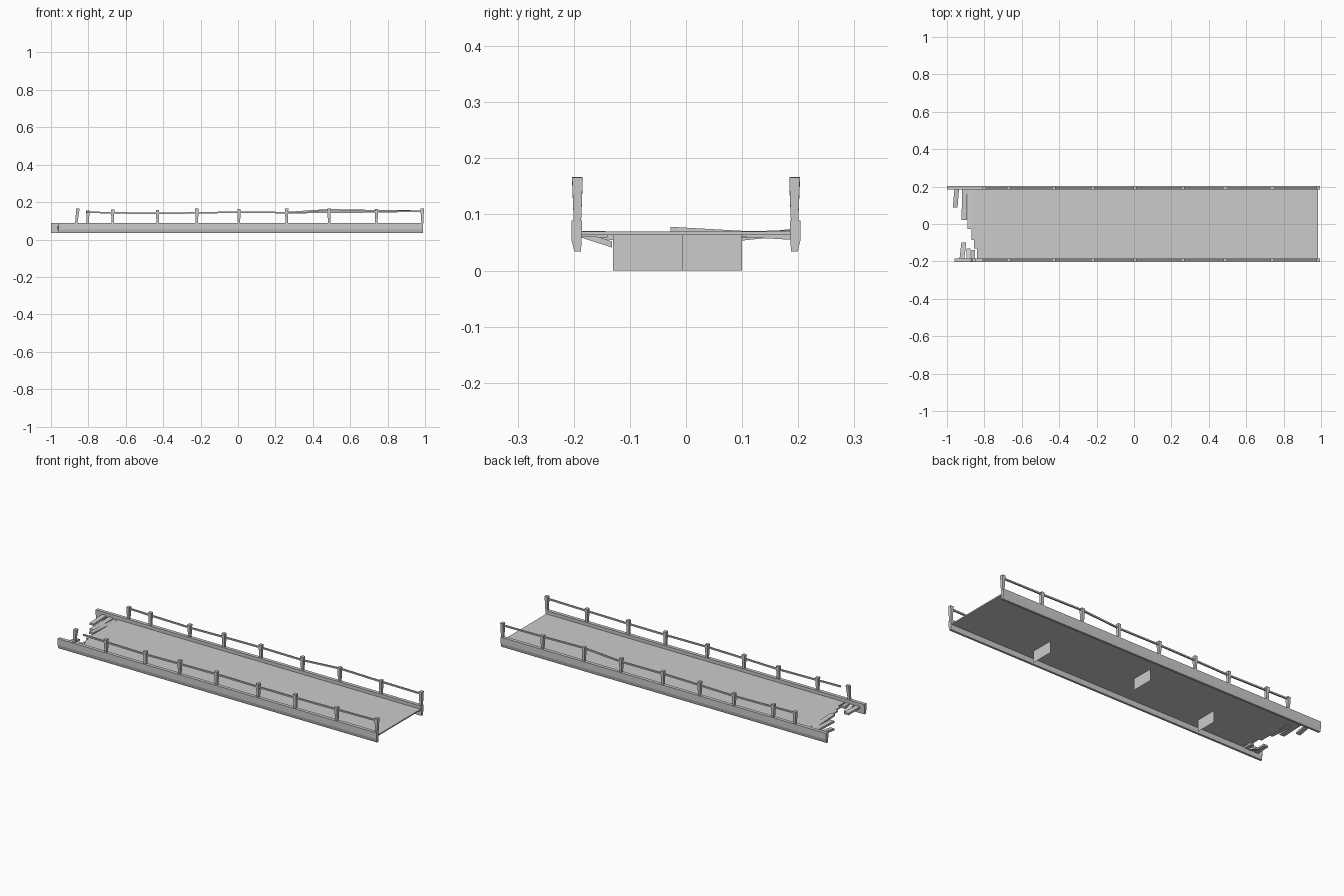
import bpy, bmesh
from mathutils import Vector

if "Cube" in bpy.data.objects:
    bpy.data.objects.remove(bpy.data.objects["Cube"])


def mesh_object(name, verts, faces):
    me = bpy.data.meshes.new(name)
    me.from_pydata(verts, [], faces)
    bm = bmesh.new()
    bm.from_mesh(me)
    bmesh.ops.recalc_face_normals(bm, faces=bm.faces)
    bm.to_mesh(me)
    bm.free()
    ob = bpy.data.objects.new(name, me)
    bpy.context.collection.objects.link(ob)
    return ob


def loft(name, a, b):
    """Closed solid between two matching outlines."""
    n = len(a)
    sides = [(i, (i + 1) % n, (i + 1) % n + n, i + n) for i in range(n)]
    caps = [tuple(range(n)), tuple(range(n, 2 * n))]
    return mesh_object(name, a + b, sides + caps)


def beam(name, side, x0, x1):
    prof = [(0.185, 0.089), (0.204, 0.089), (0.204, 0.054), (0.199, 0.034), (0.187, 0.034)]
    loft(name, [(x0, side * y, z) for y, z in prof], [(x1, side * y, z) for y, z in prof])


def post(name, x, side, top, lean=0.0):
    def ring(cx, hx, hy, z):
        return [(cx + sx * hx, side * 0.1935 + sy * hy, z)
                for sx, sy in ((-1, -1), (1, -1), (1, 1), (-1, 1))]
    loft(name, ring(x, 0.006, 0.0065, 0.085), ring(x + lean, 0.009, 0.0095, top))


def rail(name, side, points):
    h = 0.004
    for i, (p, q) in enumerate(zip(points, points[1:])):
        ends = [[(x, side * 0.1935 + a * h, z + b * h)
                 for a, b in ((-1, -1), (1, -1), (1, 1), (-1, 1))] for x, z in (p, q)]
        loft(f"{name}_{i}", *ends)


def plank(name, p, q, width, thick=0.011):
    """Broken board from the beam (p) to its free end (q), top centre line."""
    ends = []
    for x, y, z in (p, q):
        w = width / 2
        ends.append([(x - w, y, z), (x + w, y, z), (x + w, y, z - thick), (x - w, y, z - thick)])
    loft(name, *ends)


# Deck slab with ragged broken end
outline = [(0.985, -0.187), (0.985, 0.187), (-0.865, 0.187), (-0.865, -0.025), (-0.87, -0.025),
           (-0.87, -0.085), (-0.855, -0.085), (-0.855, -0.13), (-0.84, -0.13), (-0.84, -0.187)]
loft("deck", [(x, y, 0.063) for x, y in outline], [(x, y, 0.07) for x, y in outline])

# Side beams
beam("front_beam", -1, -0.96, 0.99)
beam("back_beam", 1, -1.0, 0.99)

# Railing posts
spots = [(-0.67, 0.16), (-0.43, 0.158), (-0.22, 0.165), (0.005, 0.163),
         (0.26, 0.165), (0.487, 0.167), (0.74, 0.163), (0.985, 0.166)]
for side, label in ((-1, "front"), (1, "back")):
    for i, (x, top) in enumerate(spots):
        post(f"{label}_post_{i}", x, side, top)
post("back_end_post", -0.803, 1, 0.155)
post("leaning_post", -0.865, -1, 0.165, 0.009)

# Sagging rails
common = [(-0.81, 0.146), (-0.67, 0.143), (-0.43, 0.139), (-0.22, 0.143), (0.005, 0.146),
          (0.26, 0.144)]
rail("front_rail", -1, common + [(0.487, 0.145), (0.74, 0.148), (0.985, 0.152)])
rail("back_rail", 1, common + [(0.487, 0.159), (0.74, 0.154), (0.985, 0.152)])

# Broken planks at the ragged end
plank("back_plank_outer", (-0.948, 0.187, 0.074), (-0.956, 0.087, 0.063), 0.025)
plank("back_plank_middle", (-0.905, 0.187, 0.072), (-0.908, 0.022, 0.068), 0.028)
plank("back_plank_inner", (-0.878, 0.187, 0.066), (-0.878, -0.028, 0.078), 0.026)
plank("front_plank_outer", (-0.92, -0.187, 0.07), (-0.91, -0.10, 0.063), 0.026)
plank("front_plank_middle", (-0.885, -0.187, 0.07), (-0.885, -0.132, 0.052), 0.022)
plank("front_plank_inner", (-0.86, -0.187, 0.071), (-0.86, -0.14, 0.07), 0.02)

# Thin support plates under the deck
for i, (x, y0, y1) in enumerate(((0.52, -0.13, -0.005), (-0.02, -0.022, 0.10), (-0.51, -0.13, -0.01))):
    mesh_object(f"support_plate_{i}",
                [(x, y0, 0), (x, y1, 0), (x, y1, 0.063), (x, y0, 0.063)], [(0, 1, 2, 3)])
